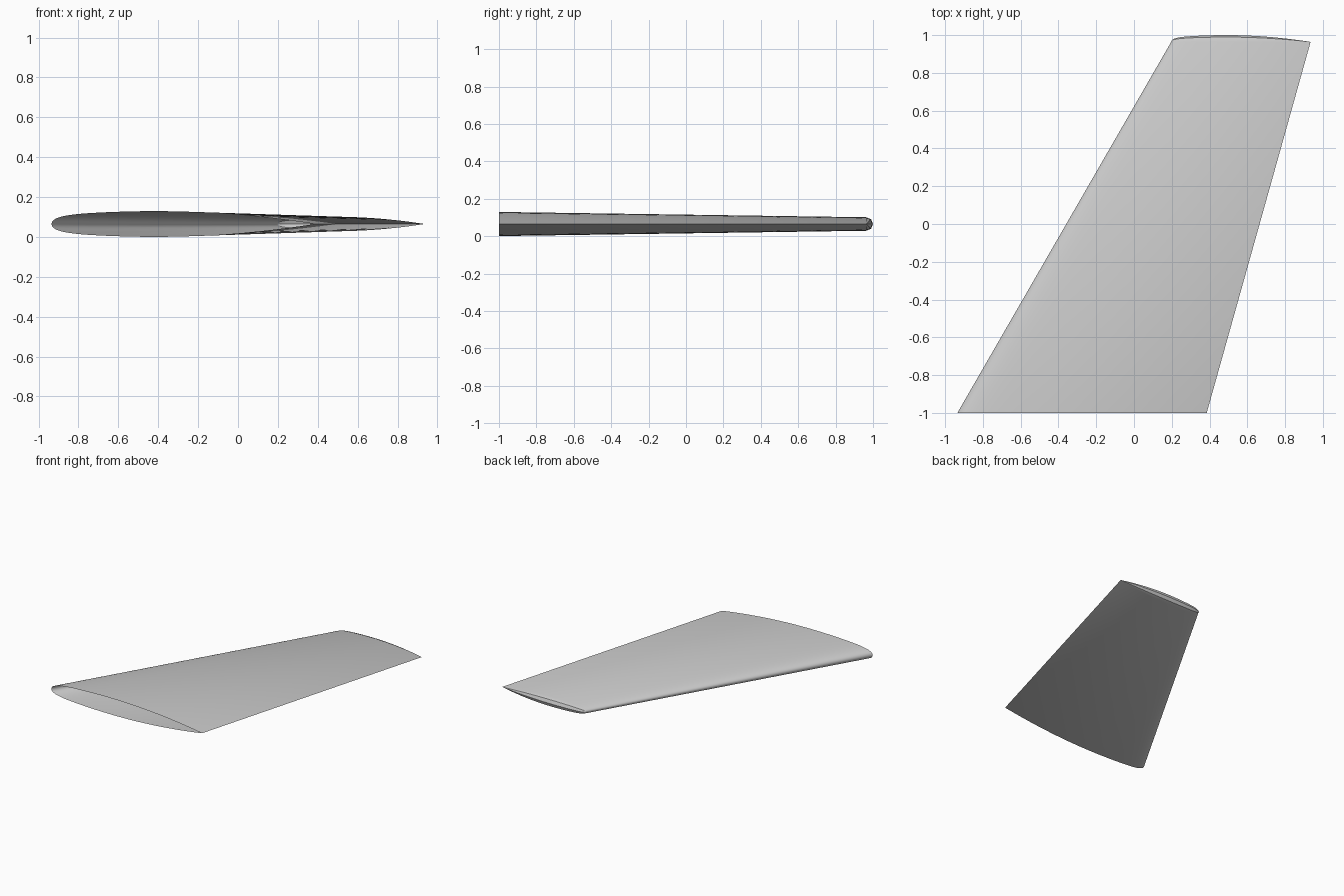
import bpy, bmesh
from math import sin, cos, pi, sqrt, radians

cube = bpy.data.objects.get("Cube")
if cube:
    bpy.data.objects.remove(cube)

STATIONS = 36
MID_Z = 0.065
THICKNESS = 0.098
ROOT = dict(lead=-0.935, trail=0.385, y=-1.0)
TIP = dict(lead=0.197, trail=0.935, y=0.964)

# Chord positions, packed towards the rounded leading edge
CHORD = [(1 - cos(pi * i / STATIONS)) / 2 for i in range(STATIONS + 1)]


def half_thickness(c):
    """Symmetric aerofoil: thickest at 40 % chord, blunt nose, fine tail."""
    if c < 0.4:
        h = 0.396 * sqrt(c) - 0.54 * c + 0.662 * c**2 - 0.631 * c**3
    else:
        a = 1 - c
        h = 0.32 * a - 0.24 * a**2 - 0.028 * a**3
    return h * THICKNESS / 0.2


def rib(section, angle, round_out=0.0):
    """Line from nose to tail, swung around the chord line by angle."""
    size = section["trail"] - section["lead"]
    points = []
    for c in CHORD:
        h = half_thickness(c) * size
        points.append((section["lead"] + c * size,
                       section["y"] + round_out * h * sin(angle),
                       MID_Z + h * cos(angle)))
    return points


bm = bmesh.new()


def strip(a, b):
    va = [bm.verts.new(p) for p in a]
    vb = [bm.verts.new(p) for p in b]
    for i in range(STATIONS):
        bm.faces.new((va[i], va[i + 1], vb[i + 1], vb[i]))


# Upper and lower skins, root left open
strip(rib(ROOT, 0), rib(TIP, 0))
strip(rib(TIP, pi), rib(ROOT, pi))

# Rounded tip cap in four facets
for k in range(4):
    strip(rib(TIP, k * pi / 4, 1), rib(TIP, (k + 1) * pi / 4, 1))

# Weld the seams and drop collapsed faces
bmesh.ops.remove_doubles(bm, verts=bm.verts, dist=1e-5)
bmesh.ops.dissolve_degenerate(bm, edges=bm.edges, dist=1e-5)

mesh = bpy.data.meshes.new("wing")
bm.to_mesh(mesh)
bm.free()
wing = bpy.data.objects.new("wing", mesh)
bpy.context.collection.objects.link(wing)

# Plain grey
grey = bpy.data.materials.new("light_grey")
grey.use_nodes = True
colour = (0.6, 0.6, 0.6, 1)
grey.diffuse_color = colour
grey.node_tree.nodes["Principled BSDF"].inputs["Base Color"].default_value = colour
mesh.materials.append(grey)

# Smooth skin with crisp tail and cap edges
bpy.ops.object.select_all(action="DESELECT")
wing.select_set(True)
bpy.context.view_layer.objects.active = wing
bpy.ops.object.shade_smooth_by_angle(angle=radians(35))
